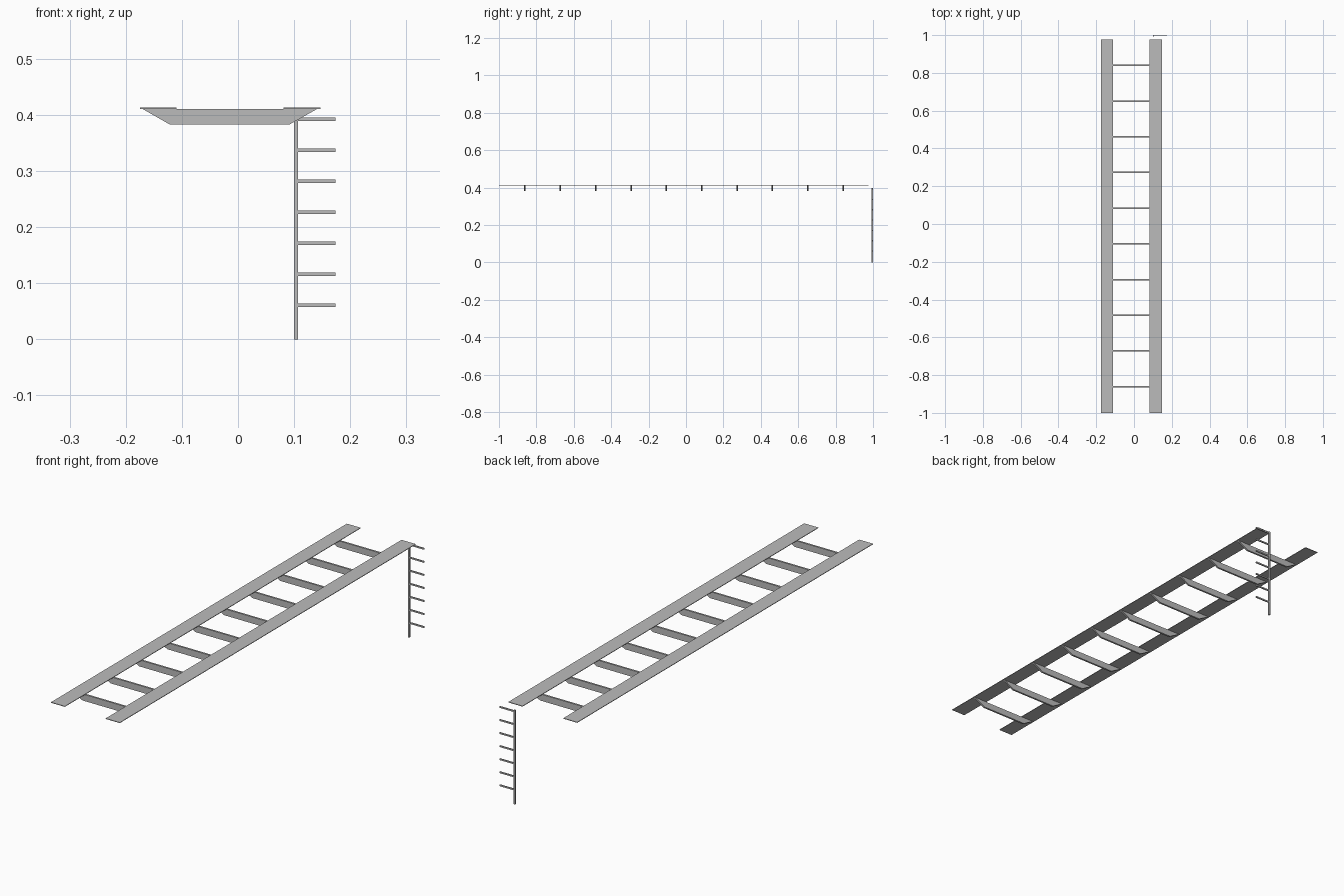
import bpy

if "Cube" in bpy.data.objects:
    bpy.data.objects.remove(bpy.data.objects["Cube"])

grey = bpy.data.materials.new("light grey metal")
grey.diffuse_color = (0.5, 0.5, 0.5, 1)
grey.use_nodes = True
grey.node_tree.nodes["Principled BSDF"].inputs["Base Color"].default_value = grey.diffuse_color


def prism(name, outline, y0, y1):
    """Extrude an x-z outline from y0 to y1."""
    n = len(outline)
    verts = [(x, y0, z) for x, z in outline] + [(x, y1, z) for x, z in outline]
    faces = [list(range(n)), list(range(2 * n - 1, n - 1, -1))]
    faces += [[(i + 1) % n, i, i + n, (i + 1) % n + n] for i in range(n)]
    mesh = bpy.data.meshes.new(name)
    mesh.from_pydata(verts, [], faces)
    mesh.materials.append(grey)
    obj = bpy.data.objects.new(name, mesh)
    bpy.context.collection.objects.link(obj)
    return obj


def box(name, x0, x1, y0, y1, z0, z1):
    return prism(name, [(x0, z0), (x1, z0), (x1, z1), (x0, z1)], y0, y1)


# Two long flat planks
box("left_plank", -0.175, -0.11, -1.0, 0.977, 0.4105, 0.413)
box("right_plank", 0.081, 0.147, -1.0, 0.977, 0.4105, 0.413)

# Tapered cross beams under the planks
for i in range(10):
    y = -0.861 + i * 0.189
    prism(f"cross_beam_{i + 1}",
          [(-0.122, 0.383), (0.092, 0.383), (0.141, 0.4105), (-0.17, 0.4105)],
          y - 0.004, y + 0.004)

# Upright post with rungs sticking out to one side
box("ladder_post", 0.1, 0.107, 0.993, 1.0, 0.0, 0.398)
for i in range(7):
    z = 0.061 + i * 0.0552
    box(f"ladder_rung_{i + 1}", 0.103, 0.174, 0.994, 0.999, z - 0.003, z + 0.003)
